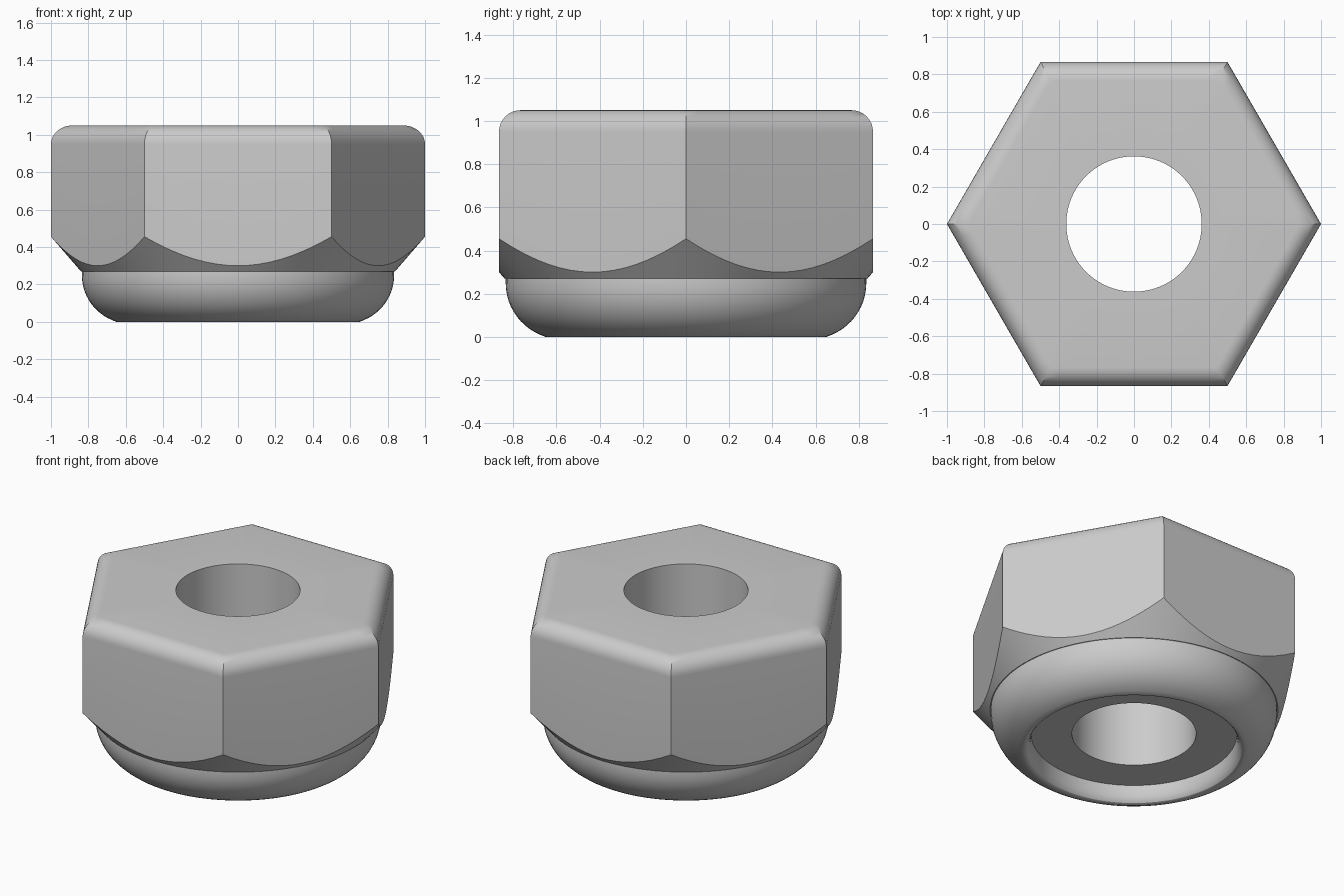
import bpy, bmesh
from math import cos, sin, pi, radians, sqrt

if "Cube" in bpy.data.objects:
    bpy.data.objects.remove(bpy.data.objects["Cube"])

SEGS = 96            # columns around the axis (multiple of 6)
HOLE = 0.362         # bore radius
APOTHEM = sqrt(3) / 2
HEIGHT = 1.05
FILLET = 0.10
CONE_R, CONE_Z, CONE_K = 0.84, 0.27, 0.865   # chamfer cone under the hexagon


def hex_factor(a):
    """Distance to a unit-apothem hexagon with a corner on +x."""
    return 1 / cos((a % (pi / 3)) - pi / 6)


def column(a):
    """Closed (radius, height) outline of the nut at angle a."""
    f = hex_factor(a)
    pts = [(HOLE, 0.105), (0.60, 0.105)]                      # insert face
    # rolled inner lip
    for i in range(1, 7):
        t = i / 6 * pi / 2
        pts.append((0.64 - 0.04 * cos(t), 0.105 * (1 - sin(t))))
    # rounded collar
    pts.append((0.65, 0.0))
    for i in range(1, 13):
        t = radians(-74 + 74 * i / 12)
        pts.append((0.575 + 0.26 * cos(t), 0.25 + 0.26 * sin(t)))
    pts.append((0.835, CONE_Z))
    # cone chamfer cutting the hexagon's lower edge
    pts.append((CONE_R, CONE_Z))
    rho = APOTHEM * f
    for i in range(1, 4):
        r = CONE_R + (rho - CONE_R) * i / 3
        pts.append((r, CONE_Z + (r - CONE_R) / CONE_K))
    # flat sides and filleted top edge
    for i in range(9):
        t = i / 8 * pi / 2
        pts.append(((APOTHEM - FILLET * (1 - cos(t))) * f,
                    HEIGHT - FILLET * (1 - sin(t))))
    pts.append((HOLE, HEIGHT))                                # top of the bore
    return pts


# sweep the outline around the axis
bm = bmesh.new()
cols = []
for k in range(SEGS):
    a = 2 * pi * k / SEGS
    cols.append([bm.verts.new((r * cos(a), r * sin(a), z)) for r, z in column(a)])
n = len(cols[0])
for k in range(SEGS):
    c, d = cols[k], cols[(k + 1) % SEGS]
    for i in range(n):
        j = (i + 1) % n
        bm.faces.new((c[i], d[i], d[j], c[j]))
bmesh.ops.recalc_face_normals(bm, faces=bm.faces[:])
mesh = bpy.data.meshes.new("lock_nut")
bm.to_mesh(mesh)
bm.free()

nut = bpy.data.objects.new("lock_nut", mesh)
bpy.context.collection.objects.link(nut)
bpy.context.view_layer.objects.active = nut
nut.select_set(True)
bpy.ops.object.shade_smooth_by_angle(angle=radians(28))
